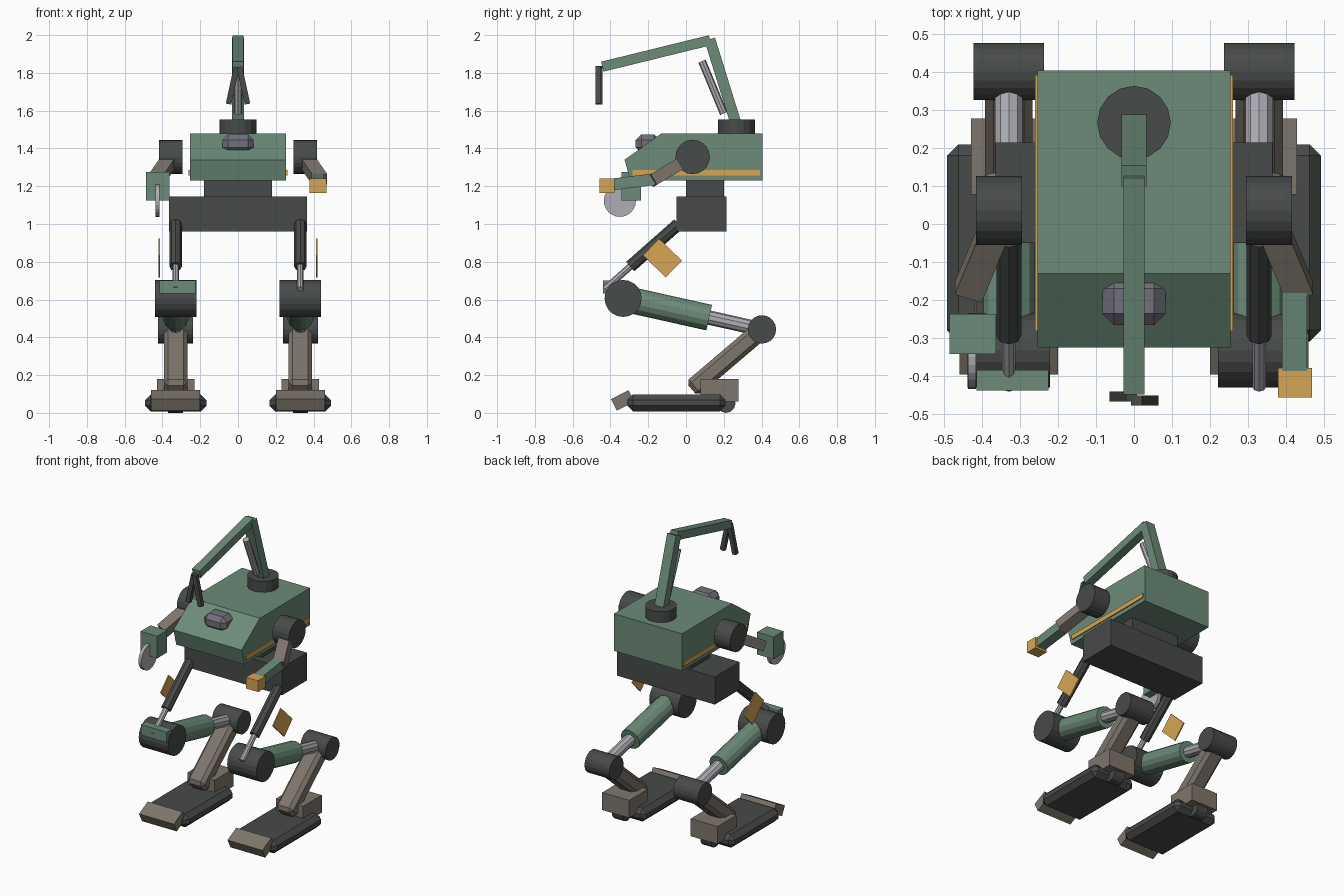
import bpy, bmesh
from math import radians
from mathutils import Matrix, Vector

if "Cube" in bpy.data.objects:
    bpy.data.objects.remove(bpy.data.objects["Cube"])


def material(name, rgb):
    m = bpy.data.materials.new(name)
    m.diffuse_color = (*rgb, 1)
    m.use_nodes = True
    m.node_tree.nodes["Principled BSDF"].inputs["Base Color"].default_value = m.diffuse_color
    return m


GREEN = material("green_paint", (0.15, 0.26, 0.19))
DARK = material("dark_metal", (0.065, 0.07, 0.068))
TAUPE = material("taupe_metal", (0.21, 0.18, 0.15))
STEEL = material("steel", (0.42, 0.42, 0.46))
ORANGE = material("orange_paint", (0.68, 0.38, 0.09))
LENS = material("sensor_grey", (0.17, 0.16, 0.2))


def finish(name, bm, mat):
    bmesh.ops.recalc_face_normals(bm, faces=bm.faces)
    me = bpy.data.meshes.new(name)
    bm.to_mesh(me)
    bm.free()
    me.materials.append(mat)
    ob = bpy.data.objects.new(name, me)
    bpy.context.collection.objects.link(ob)
    return ob


def block(name, centre, size, mat, bevel=0, rot=Matrix.Identity(4)):
    bm = bmesh.new()
    bmesh.ops.create_cube(bm, size=1)
    bmesh.ops.scale(bm, vec=size, verts=bm.verts)
    if bevel:
        bmesh.ops.bevel(bm, geom=bm.edges[:], offset=bevel, segments=1,
                        affect='EDGES', profile=0.5)
    bm.transform(Matrix.Translation(centre) @ rot)
    return finish(name, bm, mat)


def aim(a, b):
    """Rotation whose local z runs from a to b, local x kept near world x."""
    z = (Vector(b) - Vector(a)).normalized()
    ref = Vector((0, 1, 0)) if abs(z.x) > 0.9 else Vector((1, 0, 0))
    x = (ref - z * ref.dot(z)).normalized()
    return Matrix((x, z.cross(x), z)).transposed().to_4x4()


def bar(name, a, b, w, h, mat, bevel=0):
    a, b = Vector(a), Vector(b)
    return block(name, (a + b) / 2, (w, h, (b - a).length), mat, bevel, aim(a, b))


def rod(name, a, b, r, mat, sides=16):
    a, b = Vector(a), Vector(b)
    bm = bmesh.new()
    bmesh.ops.create_cone(bm, cap_ends=True, segments=sides, radius1=r, radius2=r,
                          depth=(b - a).length)
    bm.transform(Matrix.Translation((a + b) / 2) @ aim(a, b))
    return finish(name, bm, mat)


def axle(name, c, half, r, mat, sides=20):
    return rod(name, (c[0] - half, c[1], c[2]), (c[0] + half, c[1], c[2]), r, mat, sides)


# Torso: side profile extruded across x
profile = [(-0.325, 1.34), (-0.13, 1.48), (0.405, 1.48), (0.405, 1.23), (-0.295, 1.23)]
bm = bmesh.new()
face = bm.faces.new([bm.verts.new((-0.254, y, z)) for y, z in profile])
ext = bmesh.ops.extrude_face_region(bm, geom=[face])
bmesh.ops.translate(bm, vec=(0.508, 0, 0),
                    verts=[v for v in ext["geom"] if isinstance(v, bmesh.types.BMVert)])
finish("torso", bm, GREEN)
block("waist", (0, 0.1, 1.19), (0.36, 0.2, 0.1), DARK)
block("pelvis", (0, 0.082, 1.053), (0.73, 0.265, 0.186), DARK)
block("sensor_housing", (0, -0.203, 1.425), (0.165, 0.127, 0.1), LENS, 0.03)

# Crane on the back
rod("crane_base", (0, 0.267, 1.47), (0, 0.267, 1.553), 0.097, DARK)
bar("crane_mast", (0, 0.262, 1.54), (0, 0.126, 1.978), 0.066, 0.058, GREEN)
bar("crane_boom", (0, 0.128, 1.973), (0, -0.443, 1.833), 0.056, 0.054, GREEN)
rod("crane_piston", (0, 0.2, 1.585), (0, 0.085, 1.862), 0.021, STEEL, 8)
for s in (-1, 1):
    bar("gripper_finger", (s * 0.007, -0.46 - s * 0.005, 1.832),
        (s * 0.05, -0.46 - s * 0.005, 1.635), 0.03, 0.027, DARK)

# Both sides: legs, shoulders and trim
for s in (-1, 1):
    side = "left" if s < 0 else "right"
    x = s * 0.33

    def n(part):
        return f"{side}_{part}"

    block(n("side_stripe"), (s * 0.256, 0.055, 1.272), (0.01, 0.675, 0.03), ORANGE)

    # Foot
    block(n("foot"), (x, -0.05, 0.053), (0.325, 0.52, 0.09), DARK, 0.03)
    block(n("toe"), (x, -0.335, 0.066), (0.26, 0.105, 0.068), TAUPE,
          rot=Matrix.Rotation(radians(27), 4, 'X'))
    block(n("heel"), (x, 0.178, 0.12), (0.2, 0.2, 0.118), TAUPE)
    axle(n("heel_roller"), (x, 0.212, 0.05), 0.04, 0.05, DARK, 12)

    # Shin, knee and telescoping thigh
    bar(n("shin"), (x, 0.03, 0.125), (x, 0.4, 0.44), 0.125, 0.1, TAUPE, 0.022)
    axle(n("knee_joint"), (x, 0.402, 0.442), 0.093, 0.075, DARK)
    hip, knee = Vector((x, -0.333, 0.606)), Vector((x, 0.402, 0.442))
    mid = hip.lerp(knee, 0.62)
    rod(n("thigh_sleeve"), hip, mid, 0.069, GREEN, 14)
    rod(n("thigh_rod"), mid, knee, 0.038, STEEL, 10)
    axle(n("hip_joint"), hip, 0.109, 0.098, DARK)

    # Actuator between pelvis and thigh joint, with its guard plate
    top, split, low = (x, -0.04, 1.0), (x, -0.295, 0.775), (x, -0.43, 0.655)
    rod(n("actuator_body"), top, split, 0.033, DARK, 8)
    rod(n("actuator_rod"), split, low, 0.018, STEEL, 8)
    block(n("guard_plate"), (s * 0.418, -0.125, 0.82), (0.008, 0.168, 0.123), ORANGE,
          rot=Matrix.Rotation(radians(-44), 4, 'X'))

    # Shoulder and upper arm
    axle(n("shoulder"), (s * 0.356, 0.035, 1.355), 0.061, 0.091, DARK)
    bar(n("upper_arm"), (s * 0.35, 0.03, 1.355), (s * 0.437, -0.18, 1.23),
        0.075, 0.065, TAUPE)

# Right hand
bar("right_forearm", (0.423, -0.16, 1.238), (0.423, -0.385, 1.21), 0.066, 0.062, GREEN)
block("right_hand", (0.424, -0.418, 1.203), (0.09, 0.078, 0.076), ORANGE)

# Left saw tool and the single plate on the left hip joint
block("saw_housing", (-0.425, -0.29, 1.2), (0.123, 0.105, 0.15), GREEN)
axle("saw_disc", (-0.427, -0.35, 1.123), 0.011, 0.085, STEEL, 24)
block("left_hip_plate", (-0.32, -0.412, 0.667), (0.19, 0.054, 0.07), GREEN)
